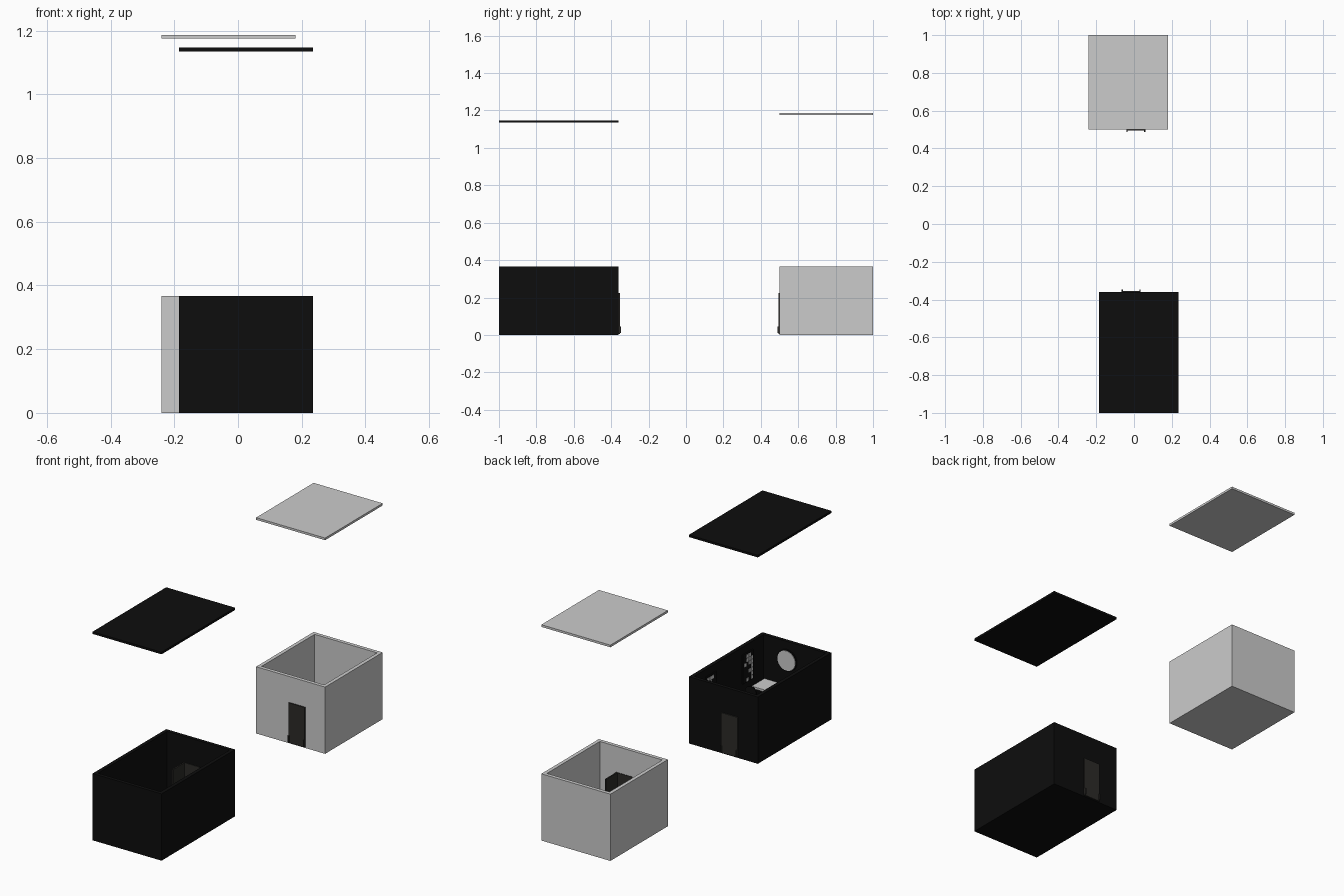
import bpy, math, random
from mathutils import Matrix, Vector

if "Cube" in bpy.data.objects:
    bpy.data.objects.remove(bpy.data.objects["Cube"])

random.seed(4)


def material(name, rgb):
    m = bpy.data.materials.new(name)
    m.diffuse_color = (*rgb, 1)
    m.use_nodes = True
    m.node_tree.nodes["Principled BSDF"].inputs["Base Color"].default_value = m.diffuse_color
    return m


BLACK = material("black", (0.004, 0.004, 0.004))
DARK = material("dark_door", (0.025, 0.024, 0.021))
WHITE = material("white", (0.9, 0.9, 0.9))


def finish(obj, name, mat, xf):
    obj.name = name
    obj.matrix_world = xf @ obj.matrix_world
    if mat:
        obj.data.materials.append(mat)
    return obj


def box(name, lo, hi, mat=None, xf=Matrix()):
    lo, hi = Vector(lo), Vector(hi)
    bpy.ops.mesh.primitive_cube_add(size=1)
    o = bpy.context.object
    o.data.transform(Matrix.Translation((lo + hi) / 2) @ Matrix.Diagonal((*(hi - lo), 1)))
    return finish(o, name, mat, xf)


def disc(name, centre, r, depth, mat=None):
    # upright disc facing +y
    bpy.ops.mesh.primitive_cylinder_add(vertices=32, radius=r, depth=depth)
    o = bpy.context.object
    o.data.transform(Matrix.Translation(centre) @ Matrix.Rotation(math.pi / 2, 4, 'X'))
    bpy.ops.object.shade_smooth_by_angle()
    return finish(o, name, mat, Matrix())


W, H, T = 0.21, 0.367, 0.02      # half width, wall height, wall thickness
D0, D1, DH = -0.01, 0.09, 0.225  # doorway sides and height


def room(tag, centre, half, roof_z, mat, turn):
    # room with its doorway on local -y
    xf = Matrix.Translation((*centre, 0)) @ Matrix.Rotation(turn, 4, 'Z')
    h = half
    box(tag + "_floor", (-W, -h, 0), (W, h, 0.012), mat, xf)
    for side, a, b in (("left", -W, -W + T), ("right", W - T, W)):
        box(f"{tag}_{side}_wall", (a, -h, 0), (b, h, H), mat, xf)
    box(tag + "_back_wall", (-W + T, h - T, 0), (W - T, h, H), mat, xf)
    # doorway wall in three pieces
    box(tag + "_door_wall_left", (-W + T, -h, 0), (D0, -h + T, H), mat, xf)
    box(tag + "_door_wall_right", (D1, -h, 0), (W - T, -h + T, H), mat, xf)
    box(tag + "_door_wall_top", (D0, -h, DH), (D1, -h + T, H), mat, xf)
    # closed panel, open leaf, and outside door stops
    box(tag + "_door_panel", (D0, -h - 0.006, 0.005), (D1, -h + T + 0.003, DH), DARK, xf)
    box(tag + "_door_leaf", (D1 - 0.008, -h + T, 0.013), (D1, -h + T + 0.1, DH), DARK, xf)
    for i, x in enumerate((D0, D1 - 0.006)):
        box(f"{tag}_door_stop_{i}", (x, -h - 0.012, 0.01), (x + 0.006, -h, 0.045), DARK, xf)
    # lifted roof slab
    box(tag + "_roof", (-W, -h, roof_z), (W, h, roof_z + 0.012), mat, xf)


room("grey_room", (-0.03, 0.75), 0.25, 1.175, None, 0)
room("black_room", (0.025, -0.68), 0.32, 1.135, BLACK, math.pi)

# round wall mirror
disc("mirror_rim", (0.07, -0.977, 0.265), 0.06, 0.006, BLACK)
disc("mirror_glass", (0.07, -0.975, 0.265), 0.054, 0.008)

# patchwork pictures on the right wall
for n, y in enumerate((-0.84, -0.52)):
    box(f"picture_{n}_board", (0.209, y - 0.045, 0.165), (0.215, y + 0.045, 0.325), BLACK)
    for i in range(4):
        for j in range(7):
            if random.random() < 0.45:
                a, b = y - 0.04 + i * 0.02, 0.17 + j * 0.0215
                box(f"picture_{n}_patch", (0.207, a, b), (0.21, a + 0.017, b + 0.018))

# white desk under the mirror
box("desk_top", (0.04, -0.98, 0.115), (0.21, -0.87, 0.127), WHITE)
for x in (0.04, 0.2):
    for y in (-0.98, -0.88):
        box("desk_leg", (x, y, 0.012), (x + 0.01, y + 0.01, 0.115), WHITE)

# chair with a round back
disc("chair_back", (0.165, -0.8, 0.13), 0.035, 0.008, BLACK)
box("chair_seat", (0.13, -0.865, 0.075), (0.2, -0.796, 0.085), BLACK)
for x in (0.132, 0.19):
    for y in (-0.863, -0.806):
        box("chair_leg", (x, y, 0.012), (x + 0.008, y + 0.008, 0.076), BLACK)
